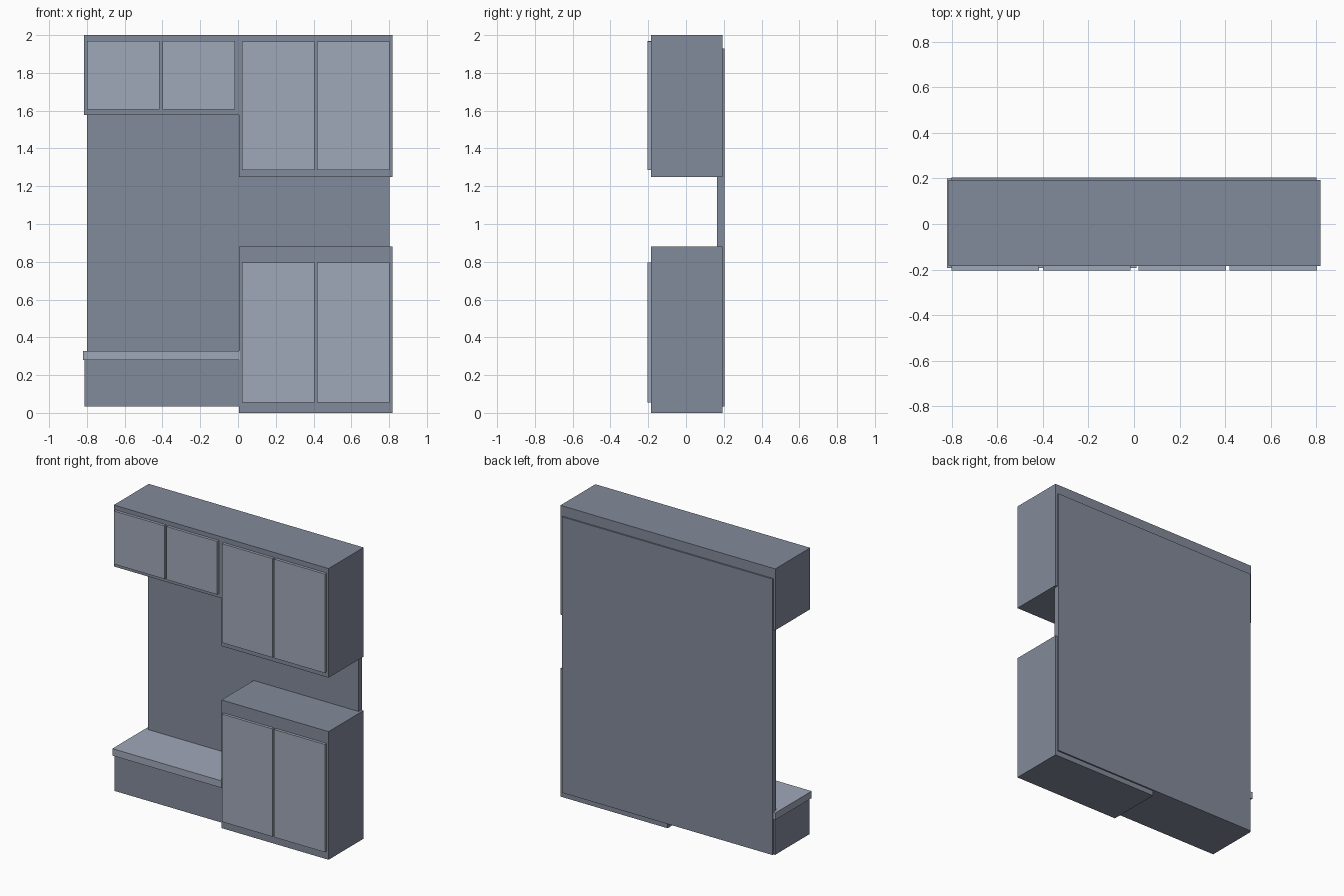
import bpy

if "Cube" in bpy.data.objects:
    bpy.data.objects.remove(bpy.data.objects["Cube"])


def material(name, rgb):
    mat = bpy.data.materials.new(name)
    mat.diffuse_color = (*rgb, 1)
    mat.use_nodes = True
    mat.node_tree.nodes["Principled BSDF"].inputs["Base Color"].default_value = mat.diffuse_color
    return mat


# Darker blue-grey for carcasses and back board, lighter for doors and seat
dark = material("dark_blue_grey", (0.225, 0.256, 0.325))
light = material("light_blue_grey", (0.352, 0.392, 0.479))


def box(name, x, y, z, mat):
    """Axis-aligned box from (min, max) pairs."""
    bpy.ops.mesh.primitive_cube_add(size=1, location=[sum(r) / 2 for r in (x, y, z)])
    ob = bpy.context.object
    ob.name = name
    ob.scale = [r[1] - r[0] for r in (x, y, z)]
    bpy.ops.object.transform_apply(location=False, rotation=False, scale=True)
    ob.data.materials.append(mat)
    return ob


def cabinet(name, x, z, door_x, door_z, y=(-0.185, 0.194)):
    """Carcass with a pair of flat doors on its front."""
    box(name + "_carcass", x, y, z, dark)
    for side, dx in zip(("left", "right"), door_x):
        box(f"{name}_door_{side}", dx, (-0.204, -0.18), door_z, light)


# Back board
box("back_board", (-0.8, 0.801), (0.165, 0.204), (0.035, 1.93), dark)

# Cabinets
right_doors = ((0.02, 0.404), (0.418, 0.802))
left_doors = ((-0.80, -0.416), (-0.40, -0.016))
cabinet("base_cabinet", (0.004, 0.818), (0, 0.88), right_doors, (0.055, 0.795))
cabinet("tall_wall_cabinet", (0.004, 0.818), (1.25, 2.0), right_doors, (1.285, 1.965))
cabinet("short_wall_cabinet", (-0.814, 0.004), (1.578, 2.0), left_doors, (1.605, 1.97))

# Bench with overhanging seat
box("bench_base", (-0.812, 0.004), (-0.18, 0.193), (0.035, 0.28), dark)
box("bench_seat", (-0.82, 0.01), (-0.192, 0.2), (0.28, 0.328), light)
